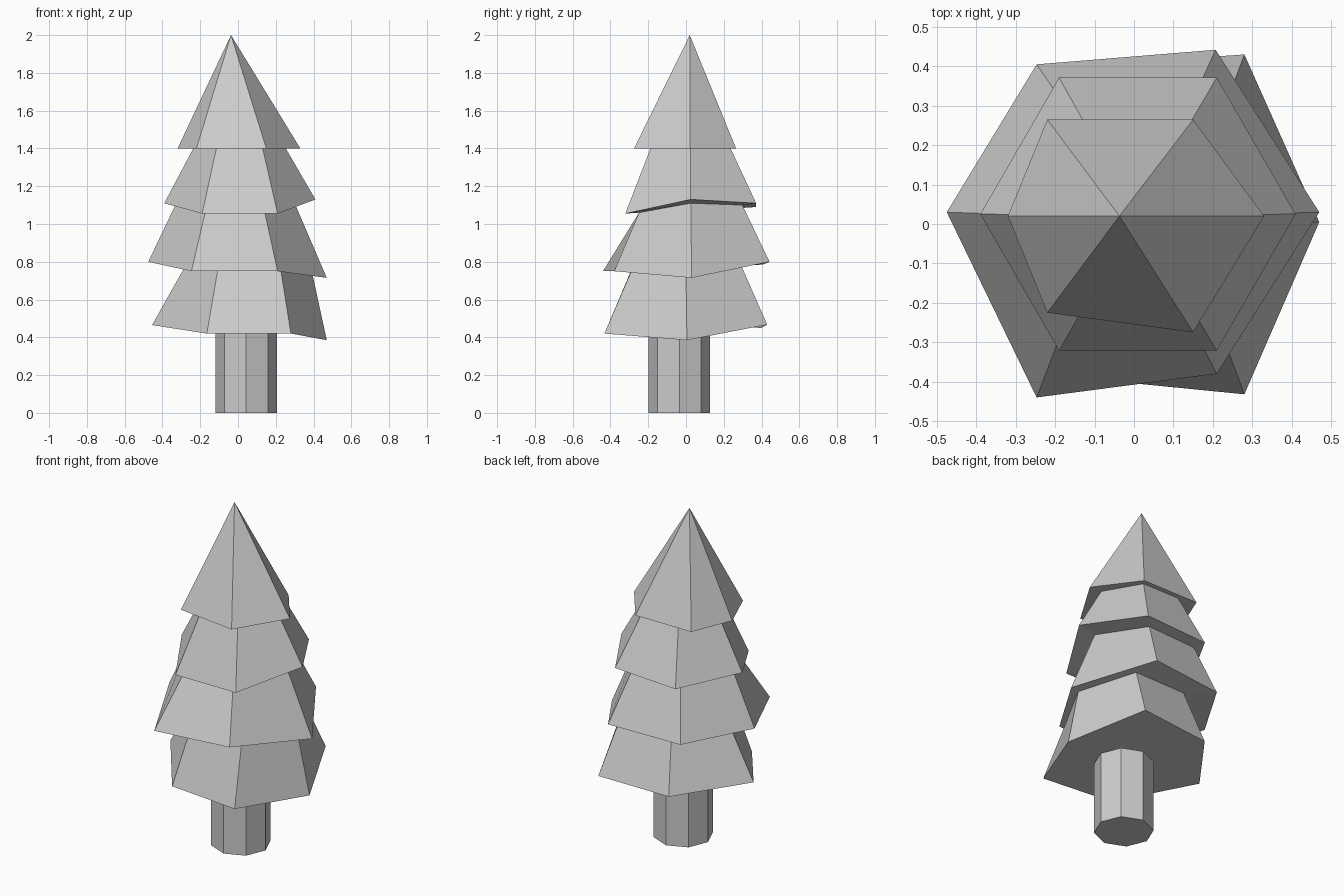
import bpy, bmesh
from math import cos, sin, pi


def collar(cx, cy, radius, heights):
    """Regular hexagon with a height for each corner."""
    return [(cx + radius * cos(i * pi / 3), cy + radius * sin(i * pi / 3), z)
            for i, z in enumerate(heights)]


def finish(bm, name):
    bmesh.ops.recalc_face_normals(bm, faces=bm.faces)
    mesh = bpy.data.meshes.new(name)
    bm.to_mesh(mesh)
    bm.free()
    ob = bpy.data.objects.new(name, mesh)
    bpy.context.collection.objects.link(ob)
    return ob


# Rings from top to bottom: drooping skirt edges alternate with narrow collars.
# Corner order: right, back right, back left, left, front left, front right.
rings = [
    # top tier skirt
    [(0.33, 0.02, 1.4), (0.15, 0.265, 1.4), (-0.22, 0.265, 1.4),
     (-0.32, 0.02, 1.4), (-0.22, -0.225, 1.4), (0.15, -0.275, 1.4)],
    # second tier
    collar(0.008, 0.024, 0.245, [1.4] * 6),
    collar(0.01, 0.025, 0.4, [1.13, 1.11, 1.09, 1.11, 1.055, 1.055]),
    # third tier
    collar(-0.016, 0.025, 0.316, [1.11, 1.10, 1.085, 1.10, 1.06, 1.06]),
    [(0.47, 0.03, 0.715), (0.207, 0.442, 0.80), (-0.247, 0.405, 0.785),
     (-0.475, 0.03, 0.80), (-0.247, -0.44, 0.75), (0.21, -0.38, 0.75)],
    # bottom tier
    collar(0.06, 0.0, 0.335, [0.73, 0.785, 0.78, 0.785, 0.755, 0.75]),
    [(0.47, 0.005, 0.385), (0.28, 0.43, 0.467), (-0.165, 0.40, 0.45),
     (-0.455, 0.01, 0.465), (-0.165, -0.388, 0.42), (0.28, -0.432, 0.42)],
]

# Foliage: one skin from the tip down to the underside
bm = bmesh.new()
tip = bm.verts.new((-0.037, 0.02, 2.0))
loops = [[bm.verts.new(p) for p in ring] for ring in rings]
for i in range(6):
    j = (i + 1) % 6
    bm.faces.new((tip, loops[0][i], loops[0][j]))
    for a, b in zip(loops, loops[1:]):
        bm.faces.new((a[i], b[i], b[j], a[j]))
bm.faces.new(loops[-1])
finish(bm, "foliage")

# Trunk: eight-sided post
bm = bmesh.new()
bmesh.ops.create_cone(bm, cap_ends=True, segments=8, radius1=0.163,
                      radius2=0.163, depth=0.43)
trunk = finish(bm, "trunk")
trunk.location = (0.043, -0.035, 0.215)
